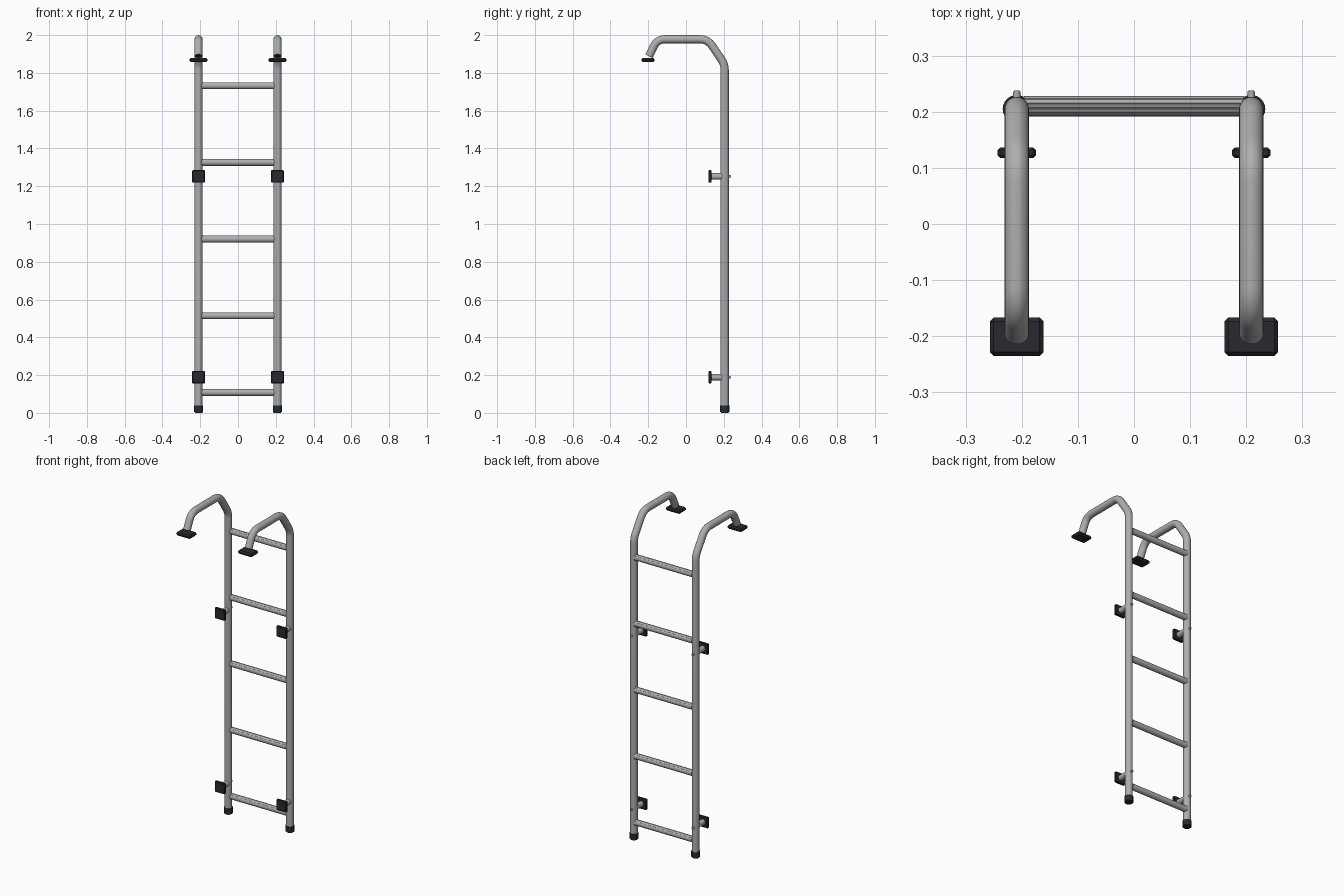
import bpy
import bmesh
from math import sin, cos, pi, tan, radians
from mathutils import Vector, Matrix

cube = bpy.data.objects.get("Cube")
if cube:
    bpy.data.objects.remove(cube, do_unlink=True)


def material(name, color):
    mat = bpy.data.materials.new(name)
    mat.use_nodes = True
    mat.diffuse_color = color
    mat.node_tree.nodes["Principled BSDF"].inputs["Base Color"].default_value = color
    return mat


METAL = material("brushed metal", (0.42, 0.43, 0.42, 1))
RUBBER = material("black rubber", (0.022, 0.022, 0.03, 1))

RAIL_X, RAIL_Y, RAIL_R = 0.209, 0.205, 0.0215


def finish(name, bm, mat, smooth=True):
    bmesh.ops.recalc_face_normals(bm, faces=bm.faces)
    mesh = bpy.data.meshes.new(name)
    bm.to_mesh(mesh)
    bm.free()
    obj = bpy.data.objects.new(name, mesh)
    bpy.context.collection.objects.link(obj)
    mesh.materials.append(mat)
    if smooth:
        bpy.ops.object.select_all(action="DESELECT")
        obj.select_set(True)
        bpy.context.view_layer.objects.active = obj
        bpy.ops.object.shade_smooth_by_angle(angle=radians(35))
    return obj


def rod(name, start, end, radius, mat, sides=24, bevel=0.0):
    """Cylinder between two points, with optionally rounded rims."""
    a, b = Vector(start), Vector(end)
    turn = (b - a).to_track_quat("Z", "Y").to_matrix().to_4x4()
    bm = bmesh.new()
    bmesh.ops.create_cone(bm, cap_ends=True, segments=sides, radius1=radius,
                          radius2=radius, depth=(b - a).length,
                          matrix=Matrix.Translation((a + b) / 2) @ turn)
    if bevel:
        rims = [e for e in bm.edges if any(len(f.verts) > 4 for f in e.link_faces)]
        bmesh.ops.bevel(bm, geom=rims, offset=bevel, segments=2, affect="EDGES")
    return finish(name, bm, mat)


def block(name, center, size, mat, bevel):
    bm = bmesh.new()
    bmesh.ops.create_cube(bm, size=1, matrix=Matrix.Translation(center)
                          @ Matrix.Diagonal((*size, 1)))
    bmesh.ops.bevel(bm, geom=bm.edges[:], offset=bevel, segments=1, affect="EDGES")
    return finish(name, bm, mat, smooth=False)


def rounded_path(corners, radii, steps=8):
    """Replace each inner corner of a polyline by a tangent arc."""
    pts = [Vector(c) for c in corners]
    out = [pts[0]]
    for p, c, n, r in zip(pts, pts[1:], pts[2:], radii):
        u, v = (p - c).normalized(), (n - c).normalized()
        half = u.angle(v) / 2
        mid = c + (u + v).normalized() * r / sin(half)
        start = (c + u * r / tan(half) - mid).normalized()
        end = (c + v * r / tan(half) - mid).normalized()
        out += [mid + r * start.slerp(end, i / steps) for i in range(steps + 1)]
    return out + [pts[-1]]


def tube(name, path, radius, mat, sides=24):
    """Sweep a circle along a path lying in a plane of constant x."""
    bm = bmesh.new()
    rings = []
    for i, p in enumerate(path):
        ahead = (path[min(i + 1, len(path) - 1)] - p).normalized()
        behind = (p - path[max(i - 1, 0)]).normalized()
        side = Vector((1, 0, 0))
        up = (ahead + behind).normalized().cross(side)
        rings.append([bm.verts.new(p + radius * (cos(a) * side + sin(a) * up))
                      for a in (2 * pi * k / sides for k in range(sides))])
    for r0, r1 in zip(rings, rings[1:]):
        for k in range(sides):
            j = (k + 1) % sides
            bm.faces.new((r0[k], r0[j], r1[j], r1[k]))
    bm.faces.new(rings[0])
    bm.faces.new(rings[-1])
    return finish(name, bm, mat)


def rung(name, z, half_len, radius, sides=60):
    """Round bar with shallow grip grooves along its upper side."""
    profile = []
    for k in range(sides):
        a = 2 * pi * k / sides
        y, h = radius * cos(a), radius * sin(a)
        if k in (8, 13, 17, 22):
            h -= 0.0015
        profile.append((y, h))
    bm = bmesh.new()
    ends = [[bm.verts.new((x, RAIL_Y + 0.005 + y, z + h)) for y, h in profile]
            for x in (-half_len, half_len)]
    for k in range(sides):
        j = (k + 1) % sides
        bm.faces.new((ends[0][k], ends[0][j], ends[1][j], ends[1][k]))
    for ring in ends:
        bm.faces.new(ring)
    return finish(name, bm, METAL)


# Steps between the rails
for i in range(5):
    rung(f"rung_{i + 1}", 0.108 + 0.406 * i, 0.196, 0.018)

for side, sx in (("left", 1), ("right", -1)):
    x = sx * RAIL_X

    # Bent rail with its hook over the top
    corners = [(x, RAIL_Y, 0.02), (x, RAIL_Y, 1.845), (x, 0.115, 1.978),
               (x, -0.153, 1.978), (x, -0.195, 1.89)]
    path = rounded_path(corners, (0.1, 0.075, 0.065))
    tube(f"{side}_rail", path, RAIL_R, METAL)

    # Dark plug in the hook end, and the pad it rests on
    tip, way = path[-1], (path[-1] - path[-2]).normalized()
    rod(f"{side}_hook_plug", tip - way * 0.01, tip + way * 0.002, 0.019, RUBBER)
    block(f"{side}_hook_pad", (x, -0.201, 1.868), (0.096, 0.068, 0.022), RUBBER, 0.007)

    # Foot cap
    rod(f"{side}_foot_cap", (x, RAIL_Y, 0), (x, RAIL_Y, 0.044), 0.025, RUBBER, bevel=0.005)

    # Stand-off brackets with pads and bolts
    for level, z in (("lower", 0.189), ("upper", 1.252)):
        name = f"{side}_{level}"
        rod(f"{name}_standoff", (x, 0.125, z), (x, RAIL_Y, z), 0.017, METAL)
        block(f"{name}_wall_pad", (x, 0.127, z), (0.068, 0.018, 0.066), RUBBER, 0.004)
        rod(f"{name}_bolt", (x, 0.21, z), (x, 0.238, z), 0.0065, METAL, 12, 0.0015)
